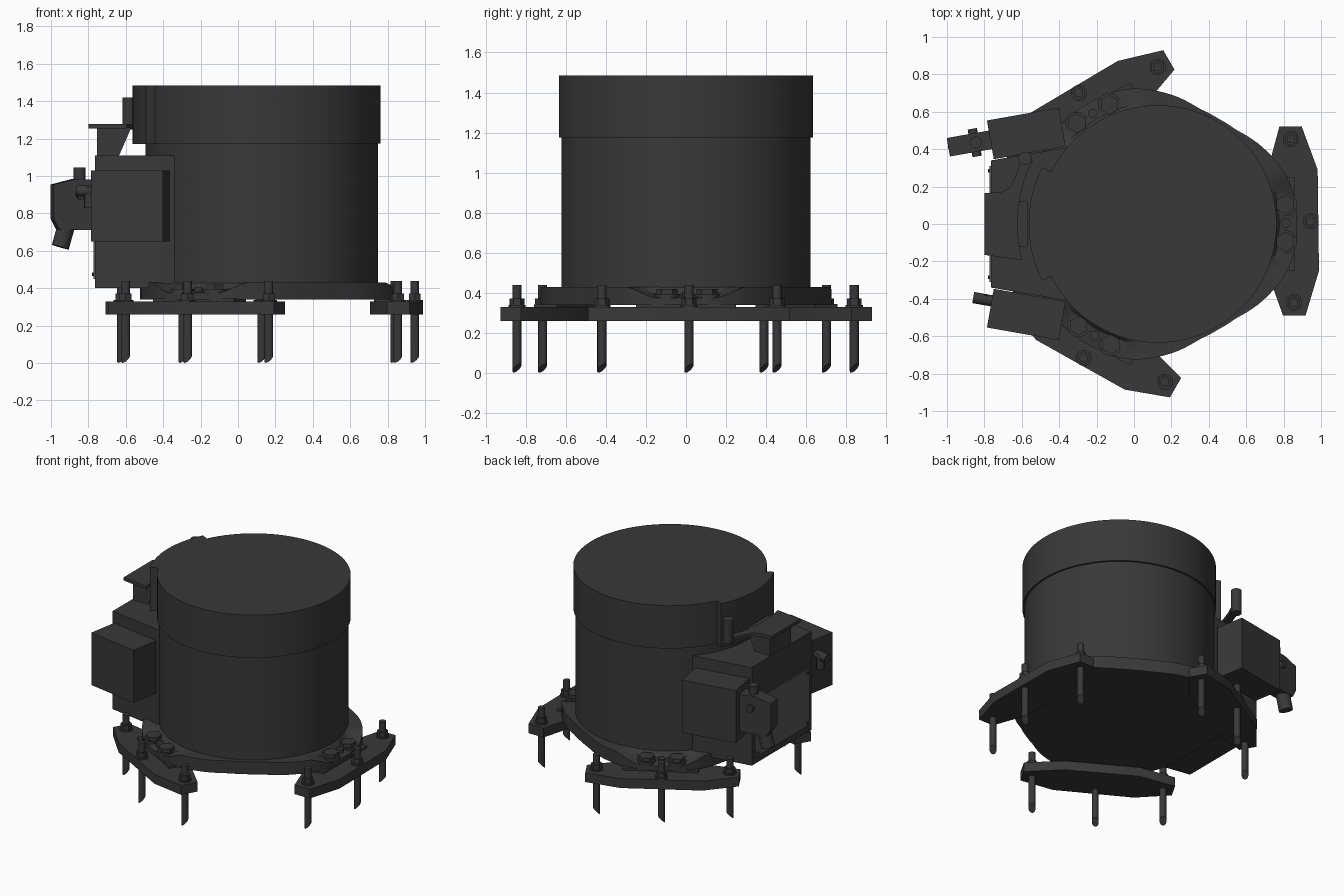
import bpy, bmesh
from math import radians, cos, sin, pi
from mathutils import Matrix, Vector

if "Cube" in bpy.data.objects:
    bpy.data.objects.remove(bpy.data.objects["Cube"])

CX = 0.127                                  # drum axis


def material(name, v):
    m = bpy.data.materials.new(name)
    m.diffuse_color = (v, v, v, 1)
    m.use_nodes = True
    m.node_tree.nodes["Principled BSDF"].inputs["Base Color"].default_value = m.diffuse_color
    return m


DARK, PLATE = material("dark_paint", 0.04), material("cover_grey", 0.10)


def finish(name, bm, mat=DARK, M=Matrix()):
    bmesh.ops.transform(bm, matrix=M, verts=bm.verts)
    bmesh.ops.recalc_face_normals(bm, faces=bm.faces)
    me = bpy.data.meshes.new(name)
    bm.to_mesh(me)
    bm.free()
    me.materials.append(mat)
    ob = bpy.data.objects.new(name, me)
    bpy.context.collection.objects.link(ob)
    return ob


def loft(name, rings, mat=DARK, M=Matrix()):
    """Skin closed rings of equal length and cap both ends."""
    bm = bmesh.new()
    vs = [[bm.verts.new(p) for p in r] for r in rings]
    n = len(vs[0])
    for a, b in zip(vs, vs[1:]):
        for i in range(n):
            bm.faces.new((a[i], a[(i + 1) % n], b[(i + 1) % n], b[i]))
    bm.faces.new(vs[0])
    bm.faces.new(vs[-1])
    return finish(name, bm, mat, M)


def prism(name, pts, z0, z1, mat=DARK, M=Matrix()):
    return loft(name, [[(x, y, z) for x, y in pts] for z in (z0, z1)], mat, M)


def slab(name, pts, y0, y1, mat=DARK, M=Matrix()):
    """Extrude an x-z profile along y."""
    return loft(name, [[(x, y, z) for x, z in pts] for y in (y0, y1)], mat, M)


def rod(name, r, p0, p1, n=20, M=Matrix()):
    p0, p1 = Vector(p0), Vector(p1)
    d = p1 - p0
    bm = bmesh.new()
    bmesh.ops.create_cone(bm, cap_ends=True, segments=n, radius1=r, radius2=r, depth=d.length)
    T = Matrix.Translation((p0 + p1) / 2) @ d.to_track_quat('Z', 'Y').to_matrix().to_4x4()
    return finish(name, bm, DARK, M @ T)


def rect(x0, x1, y0, y1):
    return [(x0, y0), (x1, y0), (x1, y1), (x0, y1)]


def lerp_table(t, table):
    for (a, u), (b, v) in zip(table, table[1:]):
        if t <= b:
            return u + (v - u) * (t - a) / (b - a)
    return table[-1][1]


# Drum body and wider top cap
rod("drum_body", 0.622, (CX, 0, 0.42), (CX, 0, 1.18), 96)
rod("drum_cap", 0.635, (CX, 0, 1.175), (CX, 0, 1.485), 96)

# Base flange: three lobes whose top edge dips at the bolts
R_TAB = [(0, .745), (12, .745), (20, .737), (38, .69), (50, .655), (60, .65)]
Z_TAB = [(0, .375), (13, .375), (23, .43), (60, .43)]
bottom, outer, inner, mid = [], [], [], []
for i in range(120):
    a = radians(i * 3)
    d = abs((i * 3 + 60) % 120 - 60)
    r, z = lerp_table(d, R_TAB), lerp_table(d, Z_TAB)
    for ring, rr, zz in ((bottom, r, .34), (outer, r, z), (mid, min(r, .65), z + (.43 - z) * .3), (inner, .62, .43)):
        ring.append((CX + rr * cos(a), rr * sin(a), zz))
loft("base_flange", [bottom, outer, mid, inner])

# Three foot plates with anchor studs and clamping bolts
FOOT = [(.65, .52), (.77, .52), (.855, .29), (.862, -.25), (.79, -.49),
        (.67, -.49), (.58, -.24), (.58, .26)]
for k in range(3):
    M = Matrix.Translation((CX, 0, 0)) @ Matrix.Rotation(k * 2 * pi / 3, 4, 'Z')
    s = f"_{k + 1}"
    prism("foot_plate" + s, FOOT, .26, .328, M=M)
    prism("foot_shim" + s, rect(.60, .73, -.25, .25), .32, .345, M=M)
    for j, (x, y) in enumerate([(.712, .455), (.818, .015), (.728, -.42)]):
        t = f"{s}_{j + 1}"
        stud = rod("anchor_stud" + t, .023, (x, y, 0), (x, y, .44), 16, M)
        c = M @ Vector((x, y, 0))
        for v in stud.data.vertices:            # slanted chisel tip
            if v.co.z < .1:
                v.co.z = .024 + (v.co.x - c.x + v.co.y - c.y) * .7
        rod("washer" + t, .043, (x, y, .325), (x, y, .338), 20, M)
        rod("stud_nut" + t, .037, (x, y, .335), (x, y, .372), 6, M)
    for j, y in enumerate((-.095, .105)):
        rod(f"clamp_washer{s}_{j + 1}", .062, (.682, y, .36), (.682, y, .395), 24, M)
        rod(f"clamp_bolt{s}_{j + 1}", .053, (.682, y, .39), (.682, y, .42), 6, M)
    rod("dowel" + s, .025, (.685, .005, .36), (.685, .005, .405), 16, M)

# Main terminal housing on the left, with its lighter cover
prism("terminal_housing", [(-.765, .34), (-.35, .41), (-.2, .41), (-.2, -.41), (-.35, -.41), (-.765, -.34)], .40, 1.11)
prism("cover_panel", rect(-.773, -.76, -.31, .31), .45, .86, PLATE)
for y in (-.285, .285):
    for z in (.475, .835):
        rod("cover_screw", .01, (-.76, y, z), (-.78, y, z), 10)

# Side boxes, splayed ten degrees; local x points outwards along the box
for s, name in ((1, "rear"), (-1, "front")):
    M = Matrix.Translation((-.768, s * .45, 0)) @ Matrix.Rotation(s * radians(10), 4, 'Z')
    prism(name + "_side_box", rect(0, .39, -.105, .105), .65, 1.03, M=M)
    if s == 1:
        # Large cable connector
        slab("connector_hood", [(.01, .71), (-.20, .715), (-.228, .77), (-.228, .955), (-.11, .985), (.01, .98)],
             -.05, .05, M=M)
        rod("connector_cable_gland", .047, (-.145, 0, .76), (-.185, 0, .62), 24, M)
        rod("connector_latch_pin", .032, (-.08, 0, .95), (-.08, 0, 1.045), 20, M)
        rod("connector_cross_pin", .025, (-.085, -.075, .90), (-.085, .075, .90), 16, M)
    else:
        # Small tee fitting
        rod("small_fitting", .03, (.01, .04, .92), (-.10, .04, .92), 20, M)
        rod("small_fitting_stem", .027, (-.035, .04, .83), (-.035, .04, .94), 16, M)

# Curved block against the drum cap
arc = [radians(180 - 26 + 52 * i / 16) for i in range(17)]
prism("curved_block", [(CX + .69 * cos(a), .69 * sin(a)) for a in arc]
      + [(CX + .60 * cos(a), .60 * sin(a)) for a in reversed(arc)], 1.17, 1.485)

# Shelf bracket above the housing, with column and pin
edge = [radians(180 - 27 + 42 * i / 12) for i in range(13)]
prism("shelf_plate", [(-.80, -.165), (-.80, .165), (-.71, .17), (-.67, .19), (-.635, .25), (-.61, .32), (-.57, .36)]
      + [(CX + .75 * cos(a), .75 * sin(a)) for a in edge], 1.255, 1.278)
slab("shelf_column", [(-.755, 1.10), (-.64, 1.10), (-.57, 1.26), (-.755, 1.26)], -.12, .12)
rod("shelf_pin", .035, (-.583, .35, 1.25), (-.583, .35, 1.42), 24)

# Smooth the round parts, keep edges crisp
for ob in bpy.context.scene.objects:
    ob.select_set(True)
    bpy.context.view_layer.objects.active = ob
bpy.ops.object.shade_smooth_by_angle(angle=radians(25))
